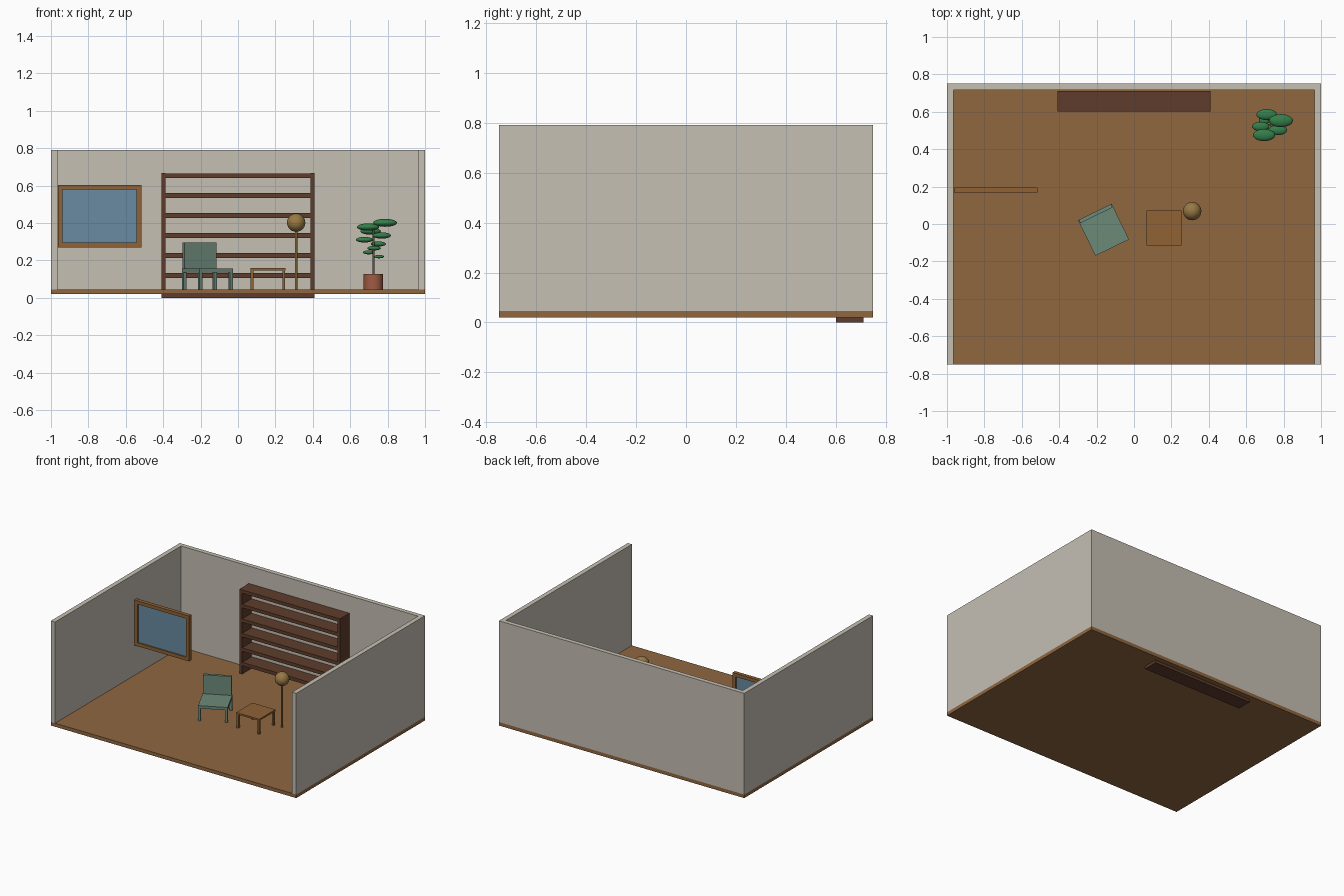
import bpy, math
from mathutils import Matrix, Vector

if "Cube" in bpy.data.objects:
    bpy.data.objects.remove(bpy.data.objects["Cube"])


def mat(name, r, g, b):
    m = bpy.data.materials.new(name)
    m.diffuse_color = [(c / 255) ** 2.2 for c in (r, g, b)] + [1]
    m.use_nodes = True
    m.node_tree.nodes["Principled BSDF"].inputs["Base Color"].default_value = m.diffuse_color
    return m


WALL = mat("plaster", 196, 190, 178)
FLOOR = mat("floor_wood", 142, 103, 66)
DARK = mat("dark_wood", 95, 63, 48)
FRAME = mat("frame_wood", 142, 98, 56)
GLASS = mat("glass", 104, 138, 160)
FABRIC = mat("green_fabric", 108, 136, 120)
BRASS = mat("brass", 150, 120, 70)
CLAY = mat("clay", 158, 92, 70)
TRUNK = mat("bark", 120, 78, 60)
LEAF = mat("leaf", 55, 125, 75)


def finish(name, m):
    o = bpy.context.object
    o.name = name
    o.data.materials.append(m)
    return o


def box(name, m, x0, x1, y0, y1, z0, z1):
    bpy.ops.mesh.primitive_cube_add(size=1)
    o = finish(name, m)
    o.data.transform(Matrix.Diagonal((x1 - x0, y1 - y0, z1 - z0, 1)))
    o.location = ((x0 + x1) / 2, (y0 + y1) / 2, (z0 + z1) / 2)
    return o


def cyl(name, m, x, y, r, z0, z1, n=32):
    bpy.ops.mesh.primitive_cylinder_add(vertices=n, radius=r, depth=z1 - z0,
                                        location=(x, y, (z0 + z1) / 2))
    o = finish(name, m)
    bpy.ops.object.shade_smooth_by_angle()
    return o


def ellipsoid(name, m, loc, rx, ry, rz):
    bpy.ops.mesh.primitive_uv_sphere_add(segments=32, ring_count=16, radius=1, location=loc)
    o = finish(name, m)
    o.data.transform(Matrix.Diagonal((rx, ry, rz, 1)))
    bpy.ops.object.shade_smooth()
    return o


# Room shell
G = 0.045
box("floor", FLOOR, -1, 1, -0.75, 0.75, 0.019, G)
box("back_wall", WALL, -1, 1, 0.717, 0.75, G, 0.791)
box("left_wall", WALL, -1, -0.966, -0.75, 0.717, G, 0.791)
box("right_wall", WALL, 0.966, 1, -0.75, 0.717, G, 0.791)

# Open bookcase: two sides and seven boards
for side, x in (("left", -0.41), ("right", 0.388)):
    box(f"bookcase_{side}_side", DARK, x, x + 0.022, 0.602, 0.712, 0, 0.666)
for i in range(7):
    z = i * 0.1068
    box(f"bookcase_board_{i}", DARK, -0.388, 0.388, 0.602, 0.712, z, z + 0.025)

# Framed window
x0, x1, z0, z1, b = -0.963, -0.517, 0.27, 0.604, 0.025
box("frame_bottom", FRAME, x0, x1, 0.168, 0.196, z0, z0 + b)
box("frame_top", FRAME, x0, x1, 0.168, 0.196, z1 - b, z1)
box("frame_left", FRAME, x0, x0 + b, 0.168, 0.196, z0 + b, z1 - b)
box("frame_right", FRAME, x1 - b, x1, 0.168, 0.196, z0 + b, z1 - b)
box("window_glass", GLASS, x0 + b, x1 - b, 0.178, 0.186, z0 + b, z1 - b)

# Chair, turned about its own centre
chair = [box("seat", FABRIC, -0.1, 0.1, -0.106, 0.106, 0.136, 0.157),
         box("backrest", FABRIC, -0.096, 0.096, 0.086, 0.106, 0.157, 0.296)]
for sx in (-1, 1):
    for sy in (-1, 1):
        x, y, h = sx * 0.091, sy * 0.097, 0.0085
        chair.append(box("chair_leg", FABRIC, x - h, x + h, y - h, y + h, G, 0.136))
turn = Matrix.Translation((-0.163, -0.031, 0)) @ Matrix.Rotation(math.radians(26), 4, 'Z')
for o in chair:
    o.matrix_world = turn @ Matrix.Translation(o.location)

# Side table
box("table_top", FRAME, 0.066, 0.254, -0.115, 0.073, 0.146, 0.158)
for x in (0.068, 0.237):
    for y in (-0.113, 0.056):
        box("table_leg", FRAME, x, x + 0.015, y, y + 0.015, G, 0.146)

# Floor lamp
cyl("lamp_pole", BRASS, 0.311, 0.069, 0.006, G, 0.37, 16)
ellipsoid("lamp_globe", BRASS, (0.311, 0.069, 0.402), 0.049, 0.049, 0.049)

# Potted plant: flattened leaves in a golden-angle spiral
px, py = 0.724, 0.53
cyl("plant_pot", CLAY, px, py, 0.052, G, 0.127)
cyl("plant_trunk", TRUNK, px, py, 0.006, 0.127, 0.38, 16)
for i in range(9):
    a, r, s = math.radians(137.5 * i), 0.03 + 0.0045 * i, 0.027 + 0.0046 * i
    ellipsoid(f"leaf_{i}", LEAF,
              (px + r * math.cos(a), py + r * math.sin(a), 0.22 + 0.0226 * i),
              s, s * 0.54, s * 0.33)
